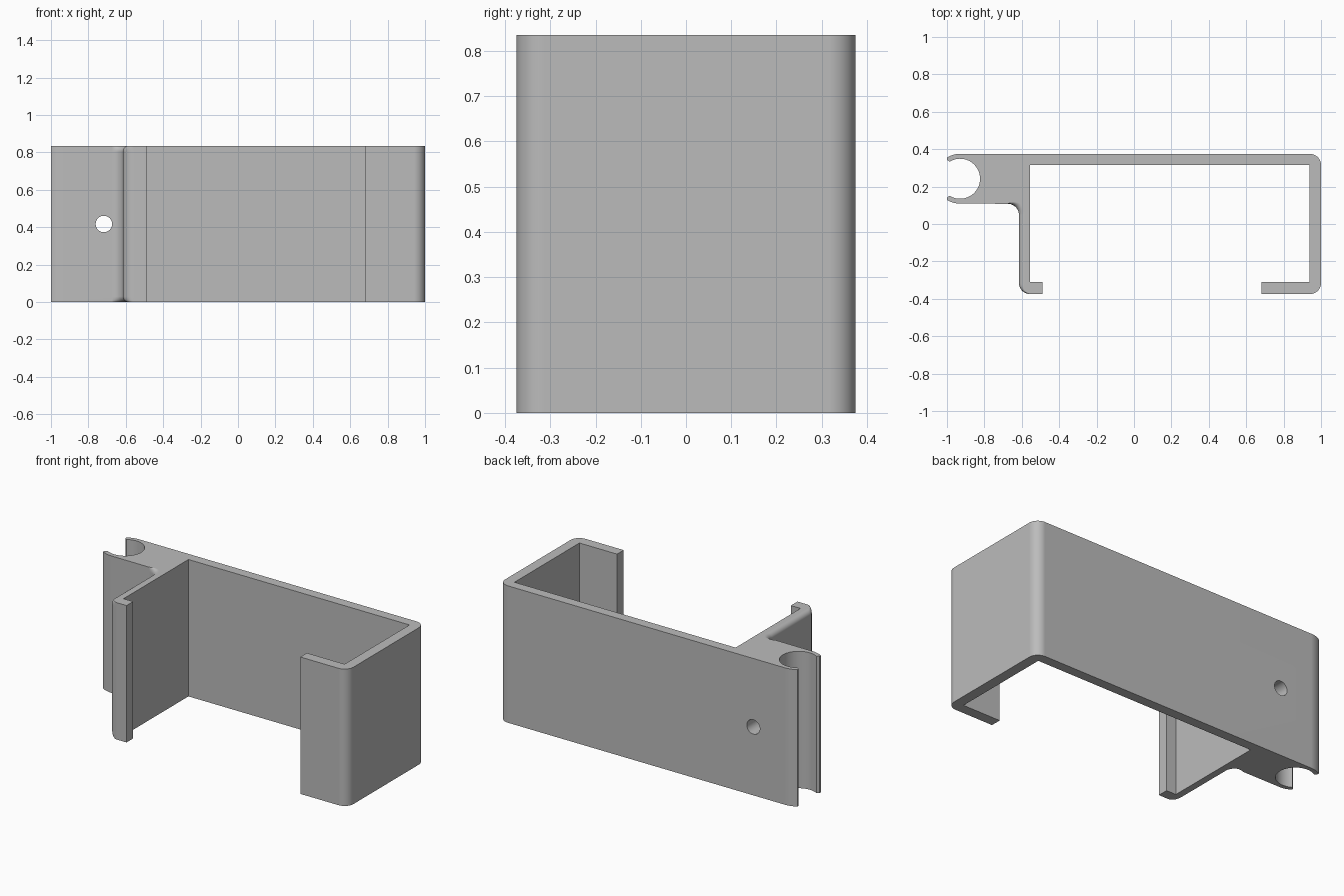
import bpy, bmesh
from math import radians, sin, cos, pi

cube = bpy.data.objects.get("Cube")
if cube:
    bpy.data.objects.remove(cube)

HEIGHT = 0.835
ROUND = 0.03        # rounding on the rims of the left wall
STEPS = 6

grey = bpy.data.materials.new("plain grey")
grey.use_nodes = True
grey.diffuse_color = (0.5, 0.5, 0.5, 1)
grey.node_tree.nodes["Principled BSDF"].inputs["Base Color"].default_value = (0.5, 0.5, 0.5, 1)

# Each profile point is x, y and the rim shift direction dx, dy
profile = []


def corner(x, y):
    profile.append((x, y, 0, 0))


def arc(cx, cy, r, start, end, n, shift=None):
    """Arc of points; shift(t, angle) gives the rim shift along it."""
    for i in range(n + 1):
        t = i / n
        a = radians(start + (end - start) * t)
        dx, dy = shift(t, a) if shift else (0, 0)
        profile.append((cx + r * cos(a), cy + r * sin(a), dx, dy))


# Rod clip: inner bore, then the lower lip
CLIP_X, CLIP_Y = -0.93, 0.242
arc(CLIP_X, CLIP_Y, 0.107, 122, -122, 40)
corner(-1, 0.14)
arc(CLIP_X, CLIP_Y, 0.133, 238, 270, 6)

# Concave fillet into the left wall, then its front corner
arc(-0.675, 0.048, 0.06, 90, 0, 10,
    lambda t, a: (cos(a) * min(1, 2 * t), sin(a) * min(1, 2 * t)))
arc(-0.555, -0.315, 0.06, 180, 270, 10, lambda t, a: (1 - t, 0))

# Left lip and inside of the channel
for p in ((-0.49, -0.375), (-0.49, -0.311), (-0.555, -0.311), (-0.555, 0.315),
          (0.937, 0.315), (0.937, -0.311), (0.683, -0.311), (0.683, -0.375)):
    corner(*p)

# Right wall corners, back plate and upper clip lip
arc(0.94, -0.315, 0.06, -90, 0, 10)
arc(0.94, 0.315, 0.06, 0, 90, 10)
arc(CLIP_X, CLIP_Y, 0.133, 90, 122, 6)
corner(-1, 0.344)

# Layers up the height: rounded rim, straight middle, rounded rim
layers = []
for i in range(STEPS + 1):
    a = i / STEPS * pi / 2
    layers.append((ROUND * (1 - cos(a)), ROUND * (1 - sin(a))))
layers += [(HEIGHT - z, d) for z, d in reversed(layers)]

bm = bmesh.new()
rings = [[bm.verts.new((x + dx * d, y + dy * d, z)) for x, y, dx, dy in profile]
         for z, d in layers]
count = len(profile)
for low, high in zip(rings, rings[1:]):
    for i in range(count):
        j = (i + 1) % count
        bm.faces.new((low[i], low[j], high[j], high[i]))
bm.faces.new(rings[0])
bm.faces.new(rings[-1])
bmesh.ops.recalc_face_normals(bm, faces=bm.faces)
mesh = bpy.data.meshes.new("bracket")
bm.to_mesh(mesh)
bm.free()
bracket = bpy.data.objects.new("bracket", mesh)
bpy.context.collection.objects.link(bracket)
mesh.materials.append(grey)

# Screw hole through the clip block
bpy.ops.mesh.primitive_cylinder_add(vertices=32, radius=0.044, depth=1,
                                    location=(-0.717, 0.24, 0.4175),
                                    rotation=(pi / 2, 0, 0))
cutter = bpy.context.object
cutter.name = "screw_hole_cutter"
cutter.hide_render = True
cutter.data.materials.append(grey)

bpy.ops.object.select_all(action='DESELECT')
bracket.select_set(True)
bpy.context.view_layer.objects.active = bracket
hole = bracket.modifiers.new("screw hole", 'BOOLEAN')
hole.operation = 'DIFFERENCE'
hole.solver = 'EXACT'
hole.object = cutter
bpy.ops.object.modifier_apply(modifier=hole.name)
bpy.data.objects.remove(cutter)

# Smooth curves with flat, even large faces
bpy.ops.object.shade_smooth_by_angle(angle=radians(30))
weighted = bracket.modifiers.new("even shading", 'WEIGHTED_NORMAL')
weighted.keep_sharp = True
